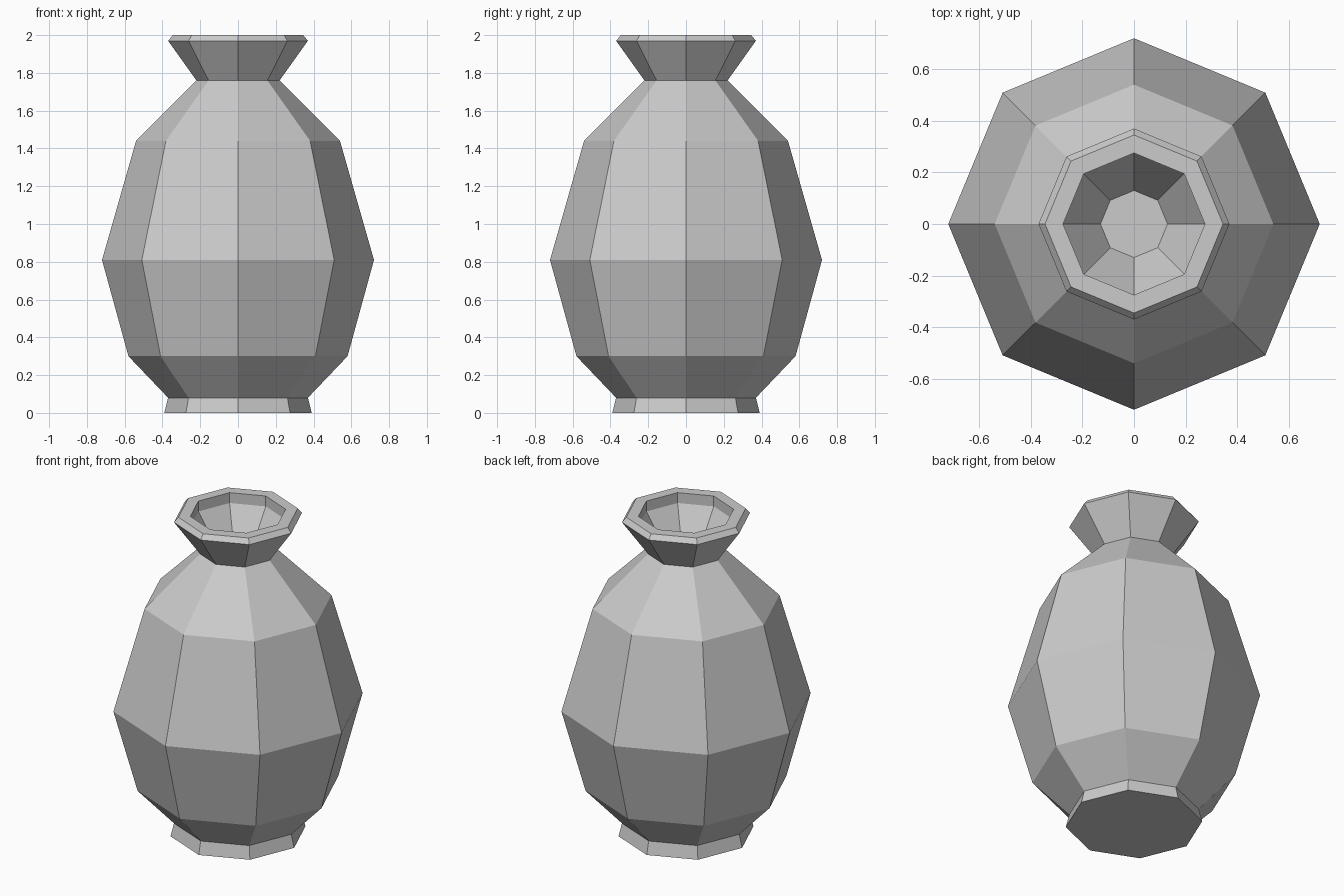
import bpy, bmesh
from math import cos, sin, tau

if "Cube" in bpy.data.objects:
    bpy.data.objects.remove(bpy.data.objects["Cube"])

SIDES = 8

# Profile (radius, height): foot, belly, shoulder, neck, lip, then down into the mouth
profile = [
    (0.39, 0.00), (0.37, 0.08), (0.58, 0.30), (0.72, 0.81),
    (0.54, 1.44), (0.22, 1.76), (0.37, 1.97), (0.345, 2.00),
    (0.275, 2.00), (0.275, 1.935), (0.13, 1.71),
]


def lathe(name, points, sides):
    """Spin a profile into a closed, flat-faced solid."""
    bm = bmesh.new()
    rings = [[bm.verts.new((r * cos(tau * i / sides), r * sin(tau * i / sides), z))
              for i in range(sides)] for r, z in points]
    for low, high in zip(rings, rings[1:]):
        for i in range(sides):
            j = (i + 1) % sides
            bm.faces.new((low[i], low[j], high[j], high[i]))
    # Underside and floor of the mouth
    bm.faces.new(rings[0][::-1])
    bm.faces.new(rings[-1])
    mesh = bpy.data.meshes.new(name)
    bm.to_mesh(mesh)
    bm.free()
    obj = bpy.data.objects.new(name, mesh)
    bpy.context.collection.objects.link(obj)
    return obj


# Vase body
lathe("vase", profile, SIDES)
